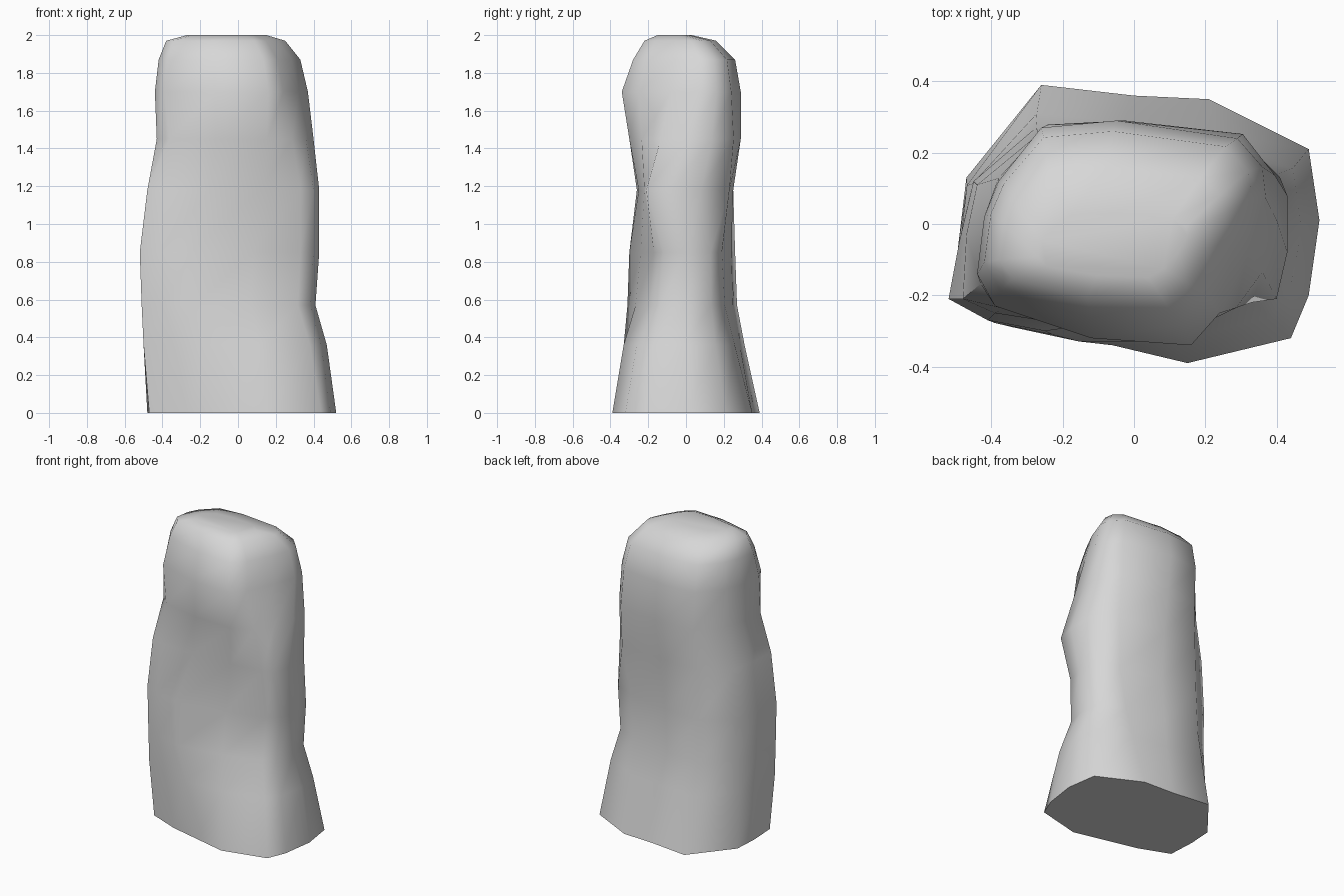
import bpy
import bmesh
from mathutils import Vector

if "Cube" in bpy.data.objects:
    bpy.data.objects.remove(bpy.data.objects["Cube"])

# Key outlines of the stone in hundredths, same point order
foot = [(15, -39), (44, -32), (49, -20), (52, 1), (49, 21), (21, 35), (0, 36),
        (-26, 39), (-47, 13), (-48, -3), (-47, -21), (-27, -29), (-6, -34)]
waist = [(8, -24), (33, -17), (40, -12), (43, 0), (41, 13), (27, 19), (-2, 24),
         (-27, 26), (-45, 12), (-49, -5), (-52, -21), (-41, -27), (-25, -30)]
shoulder = [(12, -25), (33, -22), (40, -21), (43, -8), (43, 8), (31, 23), (-3, 25),
            (-27, 25), (-44, 11), (-47, -3), (-48, -21), (-39, -25), (-15, -26)]
head = [(16, -34), (24, -25), (32, -8), (37, 7), (36, 16), (29, 24), (-5, 29),
        (-26, 27), (-38, 12), (-42, 2), (-44, -14), (-39, -23), (-12, -32)]
outlines = [foot, waist, shoulder, head]

# Sections: height, blend between outlines, then x and y limits
sections = [
    (0, 0, -48, 52, -39, 39),
    (36, .45, -50, 47, -33, 31),
    (57, .85, -51, 41, -31, 27),
    (85, 1, -52, 43, -30, 26),
    (118, 2, -48, 43, -26, 25),
    (145, 2.55, -43, 40, -30, 29),
    (170, 3, -44, 37, -34, 29),
    (187, 3, -42, 33, -28, 26),
    (197, 3, -38, 25, -22, 16),
    (200, 3, -27, 15, -15, 3),
]


def fit(values, low, high):
    """Stretch values so that they span low to high."""
    start, span = min(values), max(values) - min(values)
    return [low + (v - start) / span * (high - low) for v in values]


def section_points(height, blend, left, right, front, back):
    index = min(int(blend), len(outlines) - 2)
    pairs = zip(outlines[index], outlines[index + 1])
    mixed = [Vector(a).lerp(Vector(b), blend - index) for a, b in pairs]
    xs = fit([p.x for p in mixed], left, right)
    ys = fit([p.y for p in mixed], front, back)
    return [Vector((x, y, height)) / 100 for x, y in zip(xs, ys)]


# Loft the standing stone through its sections
bm = bmesh.new()
rings = [[bm.verts.new(p) for p in section_points(*s)] for s in sections]
for low, high in zip(rings, rings[1:]):
    for i in range(len(low)):
        bm.faces.new((low[i - 1], low[i], high[i], high[i - 1]))
bm.faces.new(rings[-1])
bm.faces.new(list(reversed(rings[0])))
bmesh.ops.recalc_face_normals(bm, faces=bm.faces)

mesh = bpy.data.meshes.new("standing_stone")
bm.to_mesh(mesh)
bm.free()
stone = bpy.data.objects.new("standing_stone", mesh)
bpy.context.collection.objects.link(stone)

# Plain grey rock
grey = bpy.data.materials.new("stone_grey")
grey.use_nodes = True
colour = (0.68, 0.68, 0.68, 1)
grey.diffuse_color = colour
grey.node_tree.nodes["Principled BSDF"].inputs["Base Color"].default_value = colour
mesh.materials.append(grey)

# Soft sides, crisp foot edge
bpy.context.view_layer.objects.active = stone
stone.select_set(True)
bpy.ops.object.shade_smooth_by_angle(angle=1.0)
